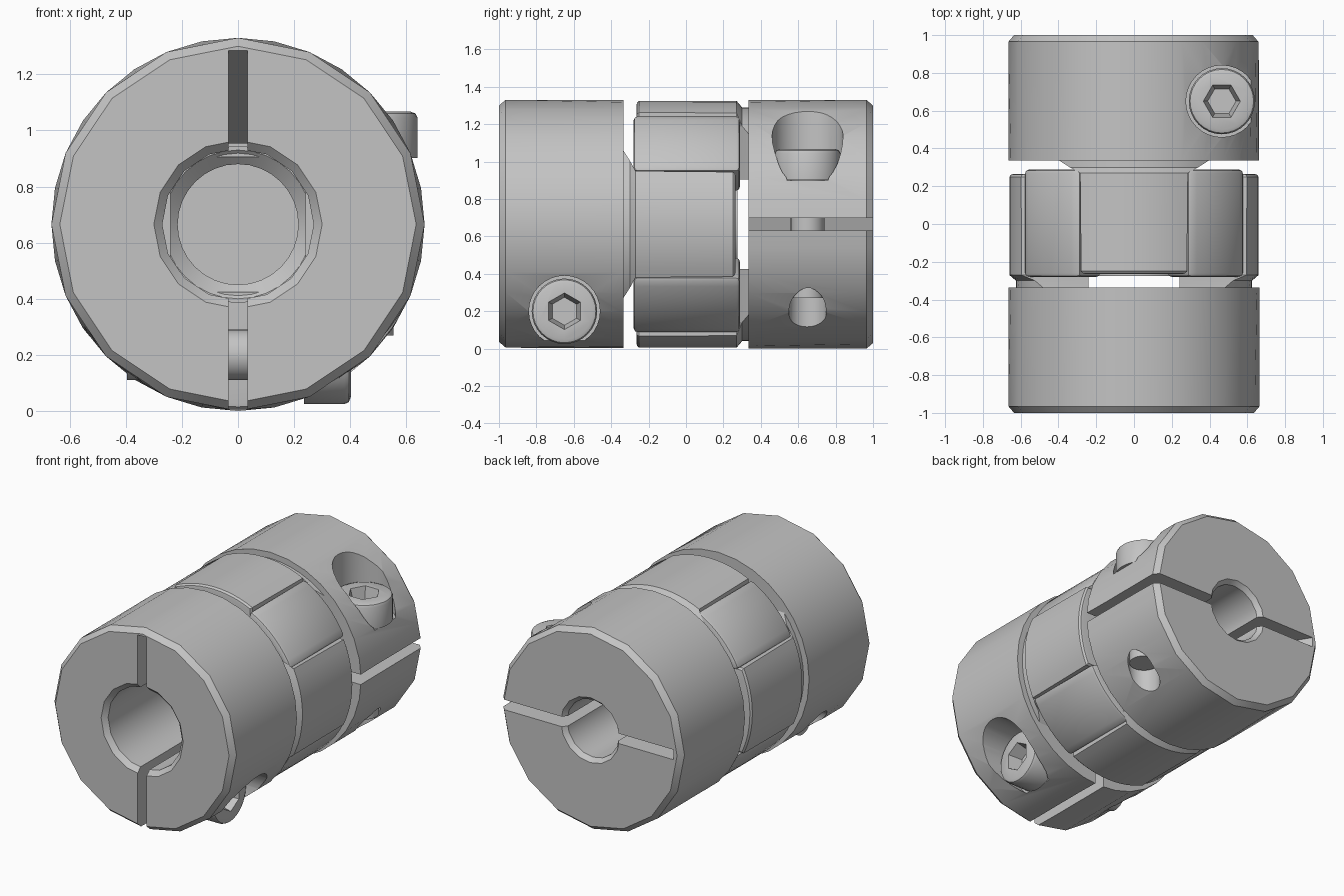
import bpy, bmesh
from math import sin, cos, pi, asin
from mathutils import Matrix, Vector

default = bpy.data.objects.get("Cube")
if default:
    bpy.data.objects.remove(default, do_unlink=True)

grey = bpy.data.materials.new("machined grey")
grey.use_nodes = True
grey.diffuse_color = (0.55, 0.55, 0.55, 1)
grey.node_tree.nodes["Principled BSDF"].inputs["Base Color"].default_value = (0.55, 0.55, 0.55, 1)

R = 0.665
LIFT = Matrix.Translation((0, 0, R))
# The front hub is the back hub mirrored along y and turned a quarter
FRONT = LIFT @ Matrix(((0, 0, 1, 0), (0, -1, 0, 0), (-1, 0, 0, 0), (0, 0, 0, 1)))


def loft(name, rings, matrix, cyclic=False):
    """Join rings of points with quads; cap both ends unless cyclic."""
    bm = bmesh.new()
    loops = [[bm.verts.new(p) for p in ring] for ring in rings]
    n = len(loops[0])
    pairs = list(zip(loops, loops[1:]))
    if cyclic:
        pairs.append((loops[-1], loops[0]))
    else:
        bm.faces.new(loops[0])
        bm.faces.new(loops[-1])
    for a, b in pairs:
        for i in range(n):
            j = (i + 1) % n
            bm.faces.new((a[i], a[j], b[j], b[i]))
    bmesh.ops.transform(bm, matrix=matrix, verts=bm.verts)
    bmesh.ops.recalc_face_normals(bm, faces=bm.faces)
    mesh = bpy.data.meshes.new(name)
    bm.to_mesh(mesh)
    bm.free()
    mesh.materials.append(grey)
    obj = bpy.data.objects.new(name, mesh)
    bpy.context.collection.objects.link(obj)
    return obj


def post(name, profile, matrix, sides=32, x=0.465, y=0.65):
    """Solid of revolution along z from (radius, height) pairs."""
    rings = [[(x + r * cos(2 * pi * i / sides), y + r * sin(2 * pi * i / sides), z)
              for i in range(sides)] for r, z in profile]
    return loft(name, rings, matrix)


def axial(name, profile, matrix, sides=32):
    """Solid of revolution along y from (radius, y) pairs."""
    rings = [[(r * cos(2 * pi * i / sides), y, r * sin(2 * pi * i / sides))
              for i in range(sides)] for r, y in profile]
    return loft(name, rings, matrix)


def cut(obj, *cutters):
    for c in cutters:
        c.hide_render = True
        mod = obj.modifiers.new("cut", 'BOOLEAN')
        mod.operation = 'DIFFERENCE'
        mod.solver = 'EXACT'
        mod.object = c
    bake(obj)
    for c in cutters:
        bpy.data.objects.remove(c, do_unlink=True)


def bake(obj):
    deps = bpy.context.evaluated_depsgraph_get()
    mesh = bpy.data.meshes.new_from_object(obj.evaluated_get(deps))
    obj.modifiers.clear()
    obj.data = mesh


def smooth(obj):
    bpy.ops.object.select_all(action='DESELECT')
    obj.select_set(True)
    bpy.context.view_layer.objects.active = obj
    bpy.ops.object.shade_smooth_by_angle()


def slot_cutter(points, matrix):
    return loft("slot_cutter", [[(x, y, z) for x, y in points] for z in (-0.033, 0.033)], matrix)


def hub(side, bore, mouth, matrix):
    # Clamp body, coarser at its outer face than at the jaw end
    profile = [(bore, 0.335), (R, 0.335), (R, 0.965), (R - 0.03, 1), (mouth, 1), (bore, 0.97)]
    rings = []
    for r, y in profile:
        ring = []
        for i in range(32):
            a = 2 * pi * i / 32
            coarse = i % 2 and not (r > 0.6 and y < 0.9)
            k = r * cos(pi / 16) if coarse else r
            ring.append((k * cos(a), y, k * sin(a)))
        rings.append(ring)
    body = loft(side + "_hub", rings, matrix, cyclic=True)
    cut(body,
        slot_cutter([(0, 0.2), (0.9, 0.2), (0.9, 1.1), (0, 1.1)], matrix),
        slot_cutter([(0, 0.3), (-bore, 0.3), (-0.67, 1.1), (0, 1.1)], matrix),
        post("pocket_cutter", [(0.19, 0.235), (0.19, 0.9)], matrix),
        post("hole_cutter", [(0.1, -0.9), (0.1, 0.3)], matrix))
    smooth(body)

    # Clamp screw with a hexagonal socket
    smooth(post(side + "_screw_shaft", [(0.09, -0.395), (0.09, 0.25)], matrix))
    head = post(side + "_screw_head",
                [(0.175, 0.236), (0.175, 0.38), (0.168, 0.395), (0.15, 0.402)], matrix)
    cut(head, post("socket_cutter", [(0.075, 0.31), (0.1, 0.41)], matrix, sides=6))
    smooth(head)

    # Two opposite jaws, flared where they meet the body
    sections = [(0.345, 0.41, 0.625), (0.3, 0.34, 0.625), (0.27, 0.285, 0.66),
                (-0.25, 0.28, 0.66), (-0.262, 0.27, 0.65), (-0.265, 0.255, 0.635)]
    for label, s in (("first", 1), ("second", -1)):
        rings = []
        for y, w, r in sections:
            half = asin(w / r)
            arc = [(r * sin(half * t / 6), y, s * r * cos(half * t / 6)) for t in range(-6, 7)]
            rings.append([(-w, y, s * 0.24)] + arc + [(w, y, s * 0.24)])
        smooth(loft(f"{side}_{label}_jaw", rings, matrix))


hub("back", 0.19, 0.215, LIFT)
hub("front", 0.27, 0.3, FRONT)

# Spider core, dished at both ends
smooth(axial("spider_core", [(0.215, -0.2), (0.215, -0.23), (0.265, -0.275), (0.28, -0.275),
                             (0.28, 0.275), (0.265, 0.275), (0.215, 0.23), (0.215, 0.2)], LIFT))

# Four spider arms filling the spaces between the jaws
edge, reach = 0.285, 0.65
start = asin(edge / reach)
span = pi / 2 - 2 * start
outline = [(0.18, edge), (0.18, 0.18), (edge, 0.18)]
outline += [(reach * cos(start + span * i / 8), reach * sin(start + span * i / 8)) for i in range(9)]
outline.append((edge, edge + 0.05))
outline = outline[:-1]
for k in range(4):
    turn = LIFT @ Matrix.Rotation(k * pi / 2, 4, 'Y')
    arm = loft(f"spider_arm_{k + 1}", [[(x, y, z) for x, z in outline] for y in (-0.28, 0.288)], turn)
    bevel = arm.modifiers.new("rounding", 'BEVEL')
    bevel.width = 0.02
    bevel.segments = 2
    bevel.limit_method = 'ANGLE'
    bake(arm)
    smooth(arm)
